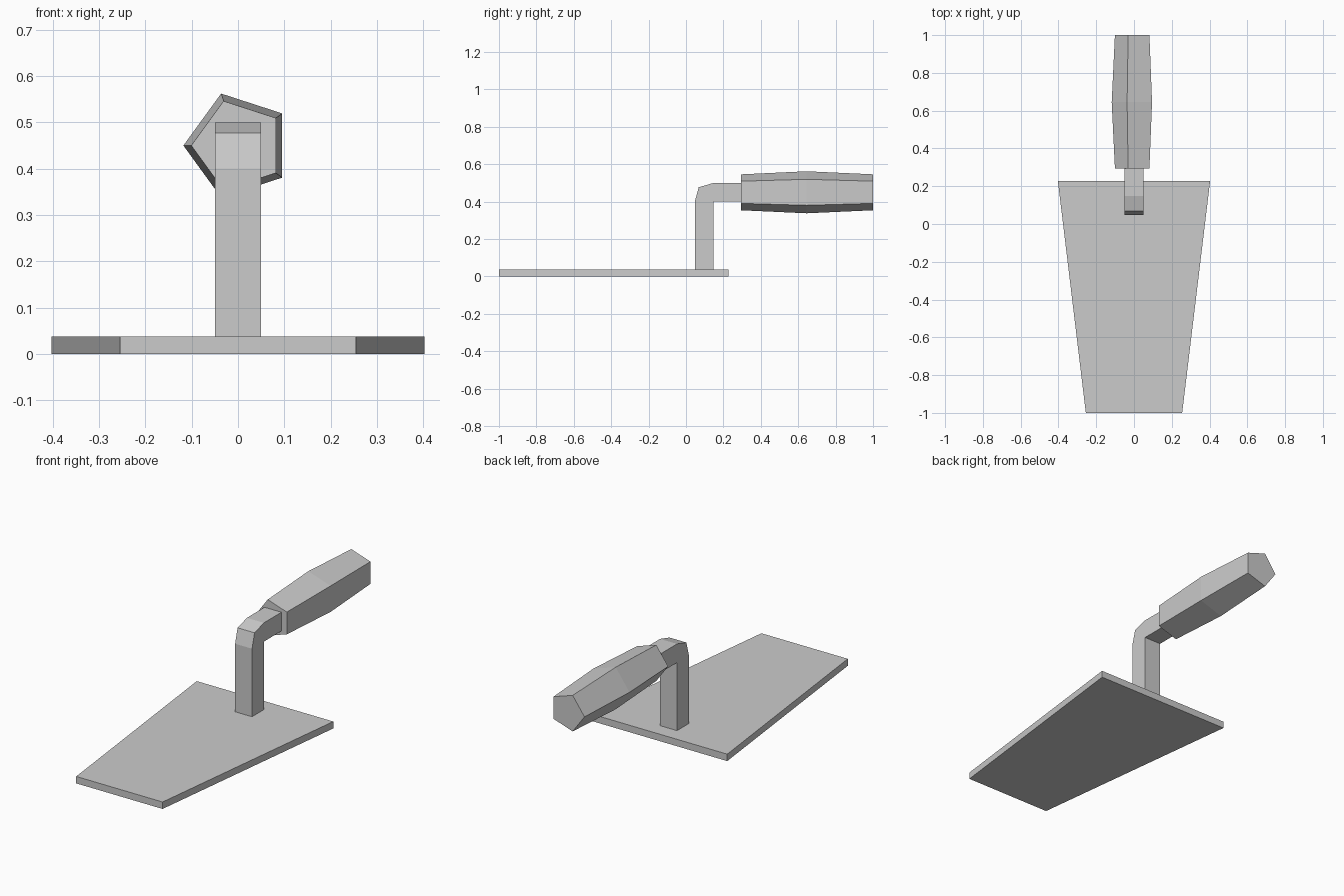
import bpy, bmesh, math
from mathutils import Vector

old = bpy.data.objects.get("Cube")
if old:
    bpy.data.objects.remove(old, do_unlink=True)

GREY = (0.6, 0.6, 0.6, 1)
mat = bpy.data.materials.new("plain grey")
mat.use_nodes = True
mat.diffuse_color = GREY
mat.node_tree.nodes["Principled BSDF"].inputs["Base Color"].default_value = GREY


def finish(name, bm):
    bmesh.ops.recalc_face_normals(bm, faces=bm.faces)
    mesh = bpy.data.meshes.new(name)
    bm.to_mesh(mesh)
    bm.free()
    mesh.materials.append(mat)
    obj = bpy.data.objects.new(name, mesh)
    bpy.context.collection.objects.link(obj)
    return obj


def extrude_outline(name, points, offset):
    """Closed outline pushed along an offset into a solid."""
    bm = bmesh.new()
    face = bm.faces.new([bm.verts.new(p) for p in points])
    new = bmesh.ops.extrude_face_region(bm, geom=[face])["geom"]
    verts = [g for g in new if isinstance(g, bmesh.types.BMVert)]
    bmesh.ops.translate(bm, verts=verts, vec=Vector(offset))
    return finish(name, bm)


# Flat tapered blade
FRONT, BACK, THICK = -1.0, 0.228, 0.037
extrude_outline("blade",
                [(-0.255, FRONT, 0), (0.255, FRONT, 0),
                 (0.403, BACK, 0), (-0.403, BACK, 0)],
                (0, 0, THICK))

# Square neck, bent back with a chamfered outer corner
neck = [(0.047, 0.03), (0.047, 0.4), (0.068, 0.477), (0.147, 0.5),
        (0.31, 0.5), (0.31, 0.4), (0.147, 0.4), (0.147, 0.03)]
extrude_outline("neck", [(-0.05, y, z) for y, z in neck], (0.1, 0, 0))

# Five-sided handle, fattest at the middle
SIDES, AXIS_Z = 5, 0.45
bm = bmesh.new()
rings = []
for y, radius in [(0.295, 0.101), (0.645, 0.118), (1.0, 0.101)]:
    ring = []
    for i in range(SIDES):
        a = math.pi + math.tau * i / SIDES
        ring.append(bm.verts.new((radius * math.cos(a), y,
                                  AXIS_Z + radius * math.sin(a))))
    rings.append(ring)
for a, b in zip(rings, rings[1:]):
    for i in range(SIDES):
        j = (i + 1) % SIDES
        bm.faces.new((a[i], a[j], b[j], b[i]))
bm.faces.new(rings[0])
bm.faces.new(rings[-1])
finish("handle", bm)
